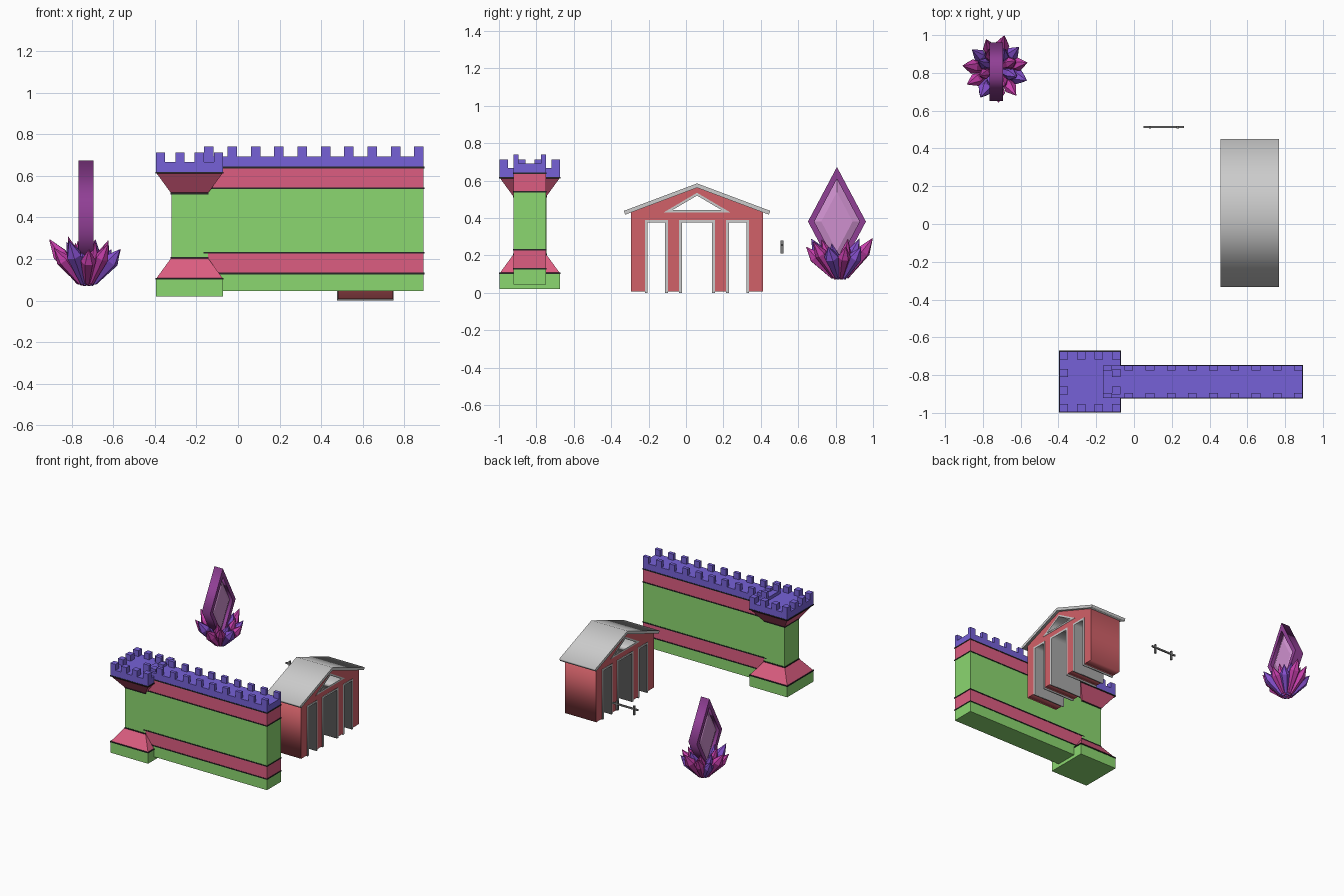
import bpy, math, random
from mathutils import Vector

if "Cube" in bpy.data.objects:
    bpy.data.objects.remove(bpy.data.objects["Cube"])

random.seed(4)


def mat(name, r, g, b):
    m = bpy.data.materials.new(name)
    m.diffuse_color = (r, g, b, 1)
    m.use_nodes = True
    m.node_tree.nodes["Principled BSDF"].inputs["Base Color"].default_value = m.diffuse_color
    return m


GREEN = mat("green", .26, .68, .16)
PINK = mat("pink", .72, .11, .22)
BLUE = mat("violet_blue", .18, .12, .68)
BLACK = mat("black", .02, .02, .02)
RED = mat("red", .64, .12, .14)
PLUM = mat("plum", .28, .05, .30)
LILAC = mat("lilac", .62, .28, .62)
MAGENTA = mat("magenta", .58, .05, .42)
VIOLET = mat("violet", .24, .08, .62)
DARK = mat("dark_grey", .2, .2, .2)


def mesh(name, verts, faces, m=None):
    me = bpy.data.meshes.new(name)
    me.from_pydata(verts, [], faces)
    ob = bpy.data.objects.new(name, me)
    bpy.context.collection.objects.link(ob)
    if m:
        me.materials.append(m)
    return ob


def loft(name, rings, m=None):
    """Closed skin through rings with equal point counts."""
    n = len(rings[0])
    faces = [tuple(reversed(range(n))), tuple(range((len(rings) - 1) * n, len(rings) * n))]
    for k in range(len(rings) - 1):
        for i in range(n):
            j = (i + 1) % n
            faces.append((k * n + i, k * n + j, k * n + n + j, k * n + n + i))
    return mesh(name, [p for r in rings for p in r], faces, m)


def block(name, cx, cy, hx, hy, z0, z1, m=None, top=None):
    """Box, or a frustum when a different top half-size is given."""
    tx, ty = top or (hx, hy)
    ring = lambda a, b, z: [(cx - a, cy - b, z), (cx + a, cy - b, z), (cx + a, cy + b, z), (cx - a, cy + b, z)]
    return loft(name, [ring(hx, hy, z0), ring(tx, ty, z1)], m)


def profile(name, loops, cx, half, m=None):
    """Outlines in the y-z plane (with holes), extruded along x."""
    cu = bpy.data.curves.new(name, 'CURVE')
    cu.dimensions, cu.fill_mode, cu.extrude = '2D', 'BOTH', half
    for pts in loops:
        s = cu.splines.new('POLY')
        s.points.add(len(pts) - 1)
        for p, (y, z) in zip(s.points, pts):
            p.co = (y, z, 0, 1)
        s.use_cyclic_u = True
    ob = bpy.data.objects.new(name, cu)
    bpy.context.collection.objects.link(ob)
    ob.location.x = cx
    ob.rotation_euler = (math.pi / 2, 0, math.pi / 2)
    if m:
        cu.materials.append(m)
    bpy.ops.object.select_all(action='DESELECT')
    ob.select_set(True)
    bpy.context.view_layer.objects.active = ob
    bpy.ops.object.convert(target='MESH')


# Tower: plinth, sloped foot, shaft, flared head, parapet
TX, TY, W, N = -.233, -.835, .161, .088
block("tower_plinth", TX, TY, W, W, .02, .105, GREEN)
block("tower_foot", TX, TY, W, W, .105, .205, PINK, (N, N))
block("tower_shaft", TX, TY, N, N, .205, .515, GREEN)
block("tower_head", TX, TY, N, N, .515, .615, PINK, (W, W))
block("tower_parapet", TX, TY, W, W, .615, .667, BLUE)
for z, h in ((.105, W), (.205, N), (.515, N), (.615, W)):
    block("tower_band", TX, TY, h + .003, h + .003, z - .004, z + .004, BLACK)
for i in range(4):
    for j in range(4):
        if i in (0, 3) or j in (0, 3):
            s = (W - .022) * 2 / 3
            block("tower_merlon", TX + (i - 1.5) * s, TY + (j - 1.5) * s, .022, .022, .667, .713, BLUE)

# Wall: stacked courses with black bands and two rows of merlons
WX, HX, HY = .365, .528, .086
for name, z0, z1, m in (("wall_base", .045, .13, GREEN), ("wall_lower_course", .13, .23, PINK),
                        ("wall_panel", .23, .54, GREEN), ("wall_upper_course", .54, .64, PINK),
                        ("wall_parapet", .64, .692, BLUE)):
    block(name, WX, TY, HX, HY, z0, z1, m)
for z in (.13, .23, .54, .64):
    block("wall_band", WX, TY, HX + .003, HY + .003, z - .004, z + .004, BLACK)
for i in range(10):
    for s in (-1, 1):
        block("wall_merlon", WX + (i / 4.5 - 1) * (HX - .023), TY + s * (HY - .013), .023, .013, .692, .74, BLUE)

# House: solid gabled body pierced by three doorways and a gable opening
CX, CY, DOOR = .613, .059, .39
doors = [(-.22, -.097), (-.037, .155), (.215, .338)]
body = [(CY - .352, .008)]
for a, b in doors:
    body += [(a, .008), (a, DOOR), (b, DOOR), (b, .008)]
body += [(CY + .352, .008), (CY + .352, .431), (CY, .563), (CY - .352, .431)]
gable = [(CY - .178, .43), (CY + .178, .43), (CY, .535)]
gable_in = [(CY - .133, .442), (CY + .133, .442), (CY, .52)]
profile("house_body", [body, gable], CX, .133, RED)
for a, b in doors:
    t = .015
    profile("door_frame", [[(a, 0), (a, DOOR), (b, DOOR), (b, 0), (b - t, 0), (b - t, DOOR - t),
                            (a + t, DOOR - t), (a + t, 0)]], CX, .136)
profile("gable_frame", [gable, gable_in], CX, .136)
profile("roof", [[(CY - .392, .438), (CY, .585), (CY + .392, .438), (CY + .384, .418),
                  (CY, .562), (CY - .384, .418)]], CX, .154)

# Small hitching rail
block("rail_bar", .158, .514, .108, .005, .25, .262, DARK)
for x in (.085, .231):
    block("rail_post", x, .513, .006, .007, .21, .28, DARK)

# Large diamond: frame with a faceted gem inside
GX, GY, GZ = -.73, .807, .381


def diamond(k, x=0):
    return [(GX + x, GY + k * .155 * a, GZ + k * .292 * b) for a, b in ((1, 0), (0, 1), (-1, 0), (0, -1))]


yz = lambda k: [p[1:] for p in diamond(k)]
profile("diamond_frame", [yz(1), yz(.78)], GX, .036, PLUM)
loft("diamond_gem", [diamond(.54, -.024), diamond(.79, -.008), diamond(.79, .008), diamond(.54, .024)], LILAC)


# Crystal cluster around the diamond's foot
def crystal(ang, r0, z0, r1, z1, rad, m):
    out = Vector((math.cos(ang), math.sin(ang), 0))
    c = Vector((-.727, .822, 0))
    a, b = c + out * r0 + Vector((0, 0, z0)), c + out * r1 + Vector((0, 0, z1))
    d = b - a
    q = d.to_track_quat('Z', 'Y')
    rings = []
    for t, k in ((0, .4), (.66, 1), (1, .04)):
        rings.append([a + d * t + q @ Vector((math.cos(i * math.pi / 3) * rad * k,
                                              math.sin(i * math.pi / 3) * rad * k, 0)) for i in range(6)])
    loft("crystal", rings, m)


for i in range(11):
    crystal(i * math.tau / 11 + .2, .035, .085, random.uniform(.16, .182), random.uniform(.24, .305),
            random.uniform(.032, .04), VIOLET if i % 3 == 1 else MAGENTA)
for i in range(8):
    crystal(i * math.tau / 8 + .4, .02, .075, random.uniform(.09, .115), random.uniform(.25, .32),
            random.uniform(.028, .036), VIOLET if i % 2 else MAGENTA)
